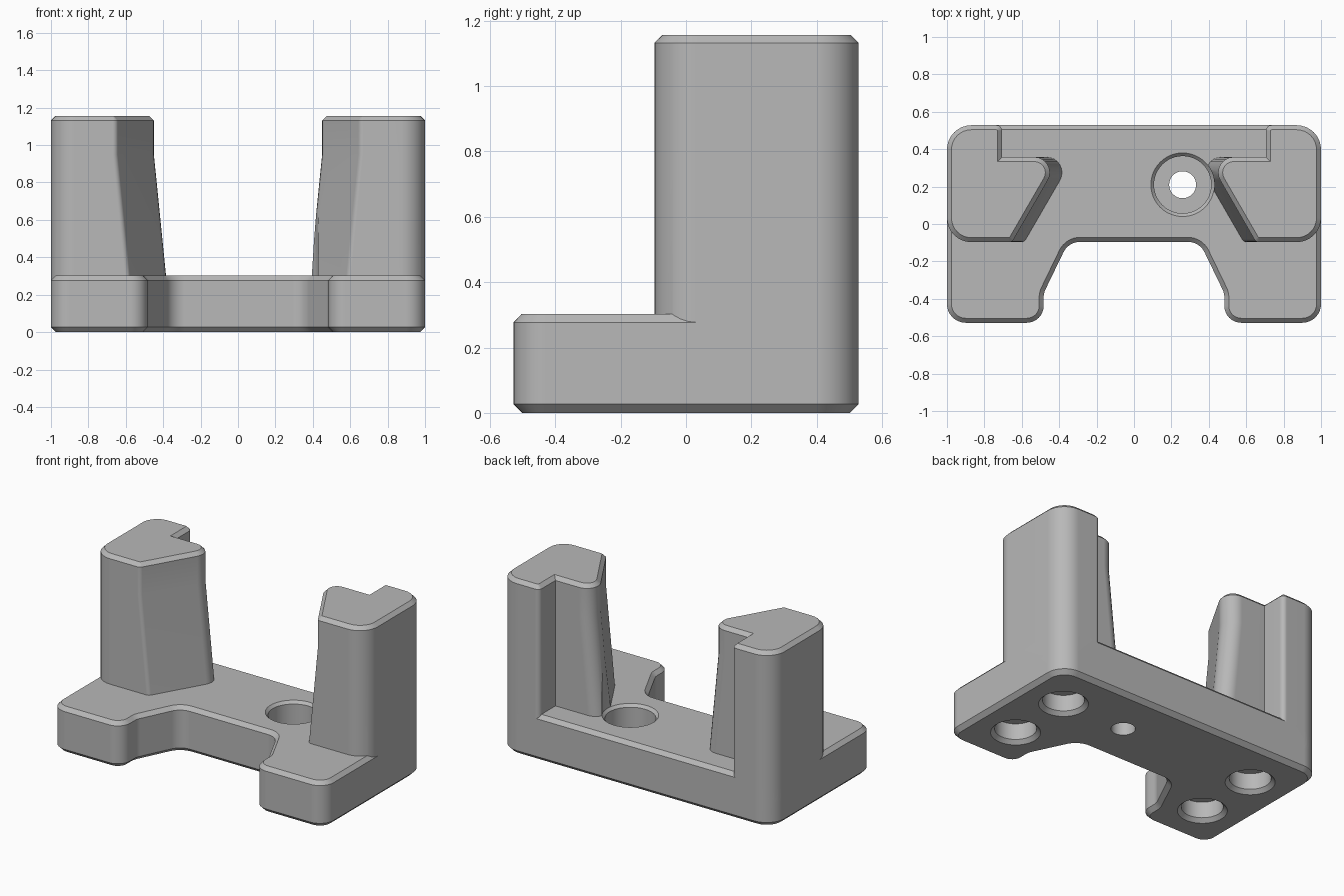
import bpy, bmesh, math
from mathutils import Vector

if "Cube" in bpy.data.objects:
    bpy.data.objects.remove(bpy.data.objects["Cube"])

grey = bpy.data.materials.new("plain grey")
grey.diffuse_color = (0.48, 0.48, 0.48, 1)
grey.use_nodes = True
grey.node_tree.nodes["Principled BSDF"].inputs["Base Color"].default_value = grey.diffuse_color


def rounded(corners, inset=0.0, steps=8):
    """Counter-clockwise outline from (x, y, radius) corners, moved inward by inset."""
    out, n = [], len(corners)
    for i, (x, y, r) in enumerate(corners):
        p = Vector((x, y))
        a = (p - Vector(corners[i - 1][:2])).normalized()
        b = (Vector(corners[(i + 1) % n][:2]) - p).normalized()
        na, nb = Vector((-a.y, a.x)), Vector((-b.y, b.x))
        p = p + (na + nb) * (inset / (1 + na.dot(nb)))
        if r == 0:
            out.append(p)
            continue
        side = 1 if a.x * b.y - a.y * b.x > 0 else -1
        rad = r - side * inset
        turn = a.angle(b)
        centre = p - a * rad * math.tan(turn / 2) + na * side * rad
        start = -na * side * rad
        for k in range(steps + 1):
            t = side * turn * k / steps
            out.append(centre + Vector((start.x * math.cos(t) - start.y * math.sin(t),
                                        start.x * math.sin(t) + start.y * math.cos(t))))
    return out


def loft(name, sections, mirror=1):
    """Closed solid through (outline, z) sections with matching point counts."""
    bm = bmesh.new()
    rings = [[bm.verts.new((p[0] * mirror, p[1], z)) for p in pts] for pts, z in sections]
    n = len(rings[0])
    for lo, hi in zip(rings, rings[1:]):
        for i in range(n):
            j = (i + 1) % n
            bm.faces.new((lo[i], lo[j], hi[j], hi[i]))
    bm.faces.new(rings[0][::-1])
    bm.faces.new(rings[-1])
    bmesh.ops.recalc_face_normals(bm, faces=bm.faces)
    me = bpy.data.meshes.new(name)
    bm.to_mesh(me)
    bm.free()
    me.materials.append(grey)
    ob = bpy.data.objects.new(name, me)
    bpy.context.collection.objects.link(ob)
    return ob


def turned(name, cx, cy, profile, sides=48):
    """Round solid from (radius, z) pairs."""
    angles = [2 * math.pi * k / sides for k in range(sides)]
    return loft(name, [([(cx + r * math.cos(t), cy + r * math.sin(t)) for t in angles], z)
                       for r, z in profile])


def combine(target, tool, operation):
    bpy.context.view_layer.objects.active = target
    mod = target.modifiers.new("combine", 'BOOLEAN')
    mod.operation, mod.solver, mod.object = operation, 'EXACT', tool
    bpy.ops.object.modifier_apply(modifier=mod.name)
    bpy.data.objects.remove(tool)


# Base plate with a tapered notch at the front
half = [(0.35, -0.095, 0.10), (0.483, -0.37, 0.10), (0.483, -0.528, 0.09),
        (1.0, -0.528, 0.10), (1.0, 0.528, 0.13)]
plate = half + [(-x, y, r) for x, y, r in reversed(half)]
body = loft("bracket_body", [
    (rounded(plate, 0.027), 0), (rounded(plate), 0.027),
    (rounded(plate), 0.277), (rounded(plate, 0.024), 0.302)])


# Upright posts: the slanted inner face leans outwards up to z = 0.95
def post_outline(lean, inset=0.0):
    return rounded([(0.652 - lean, -0.097, 0.03), (1.0, -0.097, 0.13), (1.0, 0.528, 0.13),
                    (0.705, 0.528, 0.03), (0.705, 0.358, 0), (0.389 - lean, 0.358, 0.083)], inset)


for mirror, name in ((1, "right_post"), (-1, "left_post")):
    post = loft(name, [
        (post_outline(0.08), 0.15), (post_outline(0.065), 0.302), (post_outline(0), 0.95),
        (post_outline(0), 1.132), (post_outline(0, 0.024), 1.156)], mirror)
    combine(body, post, 'UNION')

# Counterbored screw hole, with tool clearance above it
combine(body, turned("screw_hole", 0.26, 0.21, [
    (0.072, -0.1), (0.072, 0.1), (0.153, 0.1), (0.153, 0.284),
    (0.17, 0.302), (0.17, 1.3)]), 'DIFFERENCE')

# Four chamfered blind holes underneath
for x in (-0.72, 0.72):
    for y in (-0.23, 0.21):
        combine(body, turned("foot_hole", x, y, [
            (0.168, -0.02), (0.124, 0.024), (0.124, 0.13)]), 'DIFFERENCE')

# Smooth rounded corners, crisp chamfers
bpy.ops.object.select_all(action='DESELECT')
body.select_set(True)
bpy.context.view_layer.objects.active = body
bpy.ops.object.shade_smooth_by_angle(angle=math.radians(30))
weighted = body.modifiers.new("even shading", 'WEIGHTED_NORMAL')
weighted.keep_sharp = True
